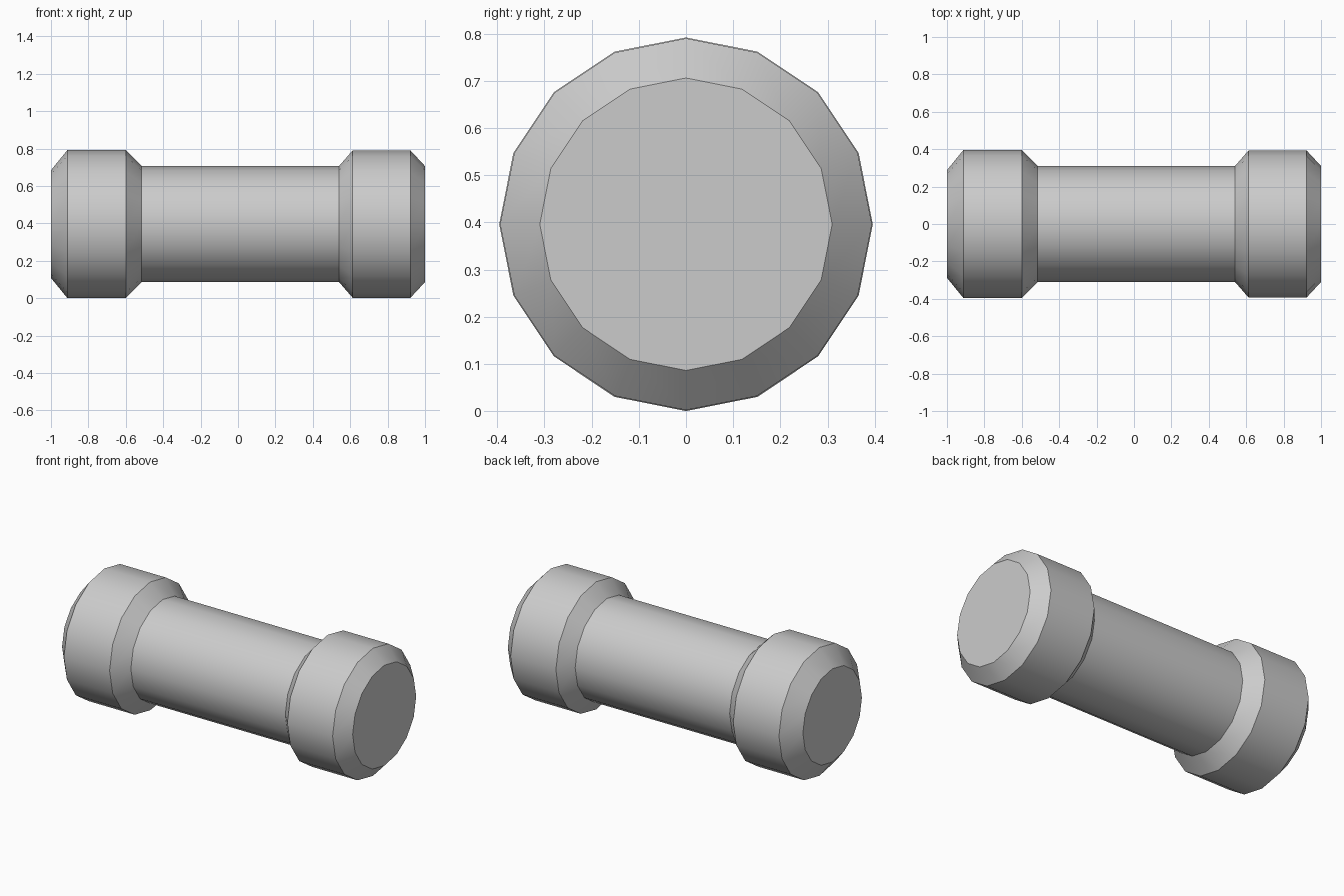
import bpy
import bmesh
from math import cos, sin, tau, radians

SIDES = 16
AXIS_Z = 0.396

if "Cube" in bpy.data.objects:
    bpy.data.objects.remove(bpy.data.objects["Cube"], do_unlink=True)

grey = bpy.data.materials.new("plain_grey")
grey.use_nodes = True
colour = (0.6, 0.6, 0.6, 1.0)
grey.diffuse_color = colour
grey.node_tree.nodes["Principled BSDF"].inputs["Base Color"].default_value = colour


def lathe(name, profile, cap=None):
    """Spin (x, radius) points about the long axis; cap closes one ring by index."""
    bm = bmesh.new()
    rings = []
    for x, r in profile:
        angles = [tau * i / SIDES for i in range(SIDES)]
        rings.append([bm.verts.new((x, r * sin(a), r * cos(a))) for a in angles])
    for a, b in zip(rings, rings[1:]):
        for i in range(SIDES):
            j = (i + 1) % SIDES
            bm.faces.new((a[i], a[j], b[j], b[i]))
    if cap is not None:
        ring = rings[cap]
        bm.faces.new(ring if cap else ring[::-1])
    # Profiles run from -x to +x, so orient every face away from the axis
    bm.normal_update()
    for f in bm.faces:
        c = f.calc_center_median()
        outward = c.copy()
        outward.x = 0
        if len(f.verts) == SIDES:
            outward.x = c.x
        if f.normal.dot(outward) < 0:
            f.normal_flip()
    mesh = bpy.data.meshes.new(name)
    bm.to_mesh(mesh)
    bm.free()
    mesh.materials.append(grey)
    obj = bpy.data.objects.new(name, mesh)
    obj.location.z = AXIS_Z
    bpy.context.collection.objects.link(obj)
    bpy.ops.object.select_all(action="DESELECT")
    obj.select_set(True)
    bpy.context.view_layer.objects.active = obj
    bpy.ops.object.shade_smooth_by_angle(angle=radians(30))
    return obj


# Slim bar joining the heads
lathe("bar", [(-0.515, 0.31), (0.54, 0.31)])

# Chamfered heads, each closed at its outer end
lathe("right_head", [(-1, 0.288), (-0.912, 0.396), (-0.6, 0.396), (-0.515, 0.31)], cap=0)
lathe("left_head", [(0.54, 0.31), (0.613, 0.394), (0.922, 0.394), (1, 0.31)], cap=-1)
